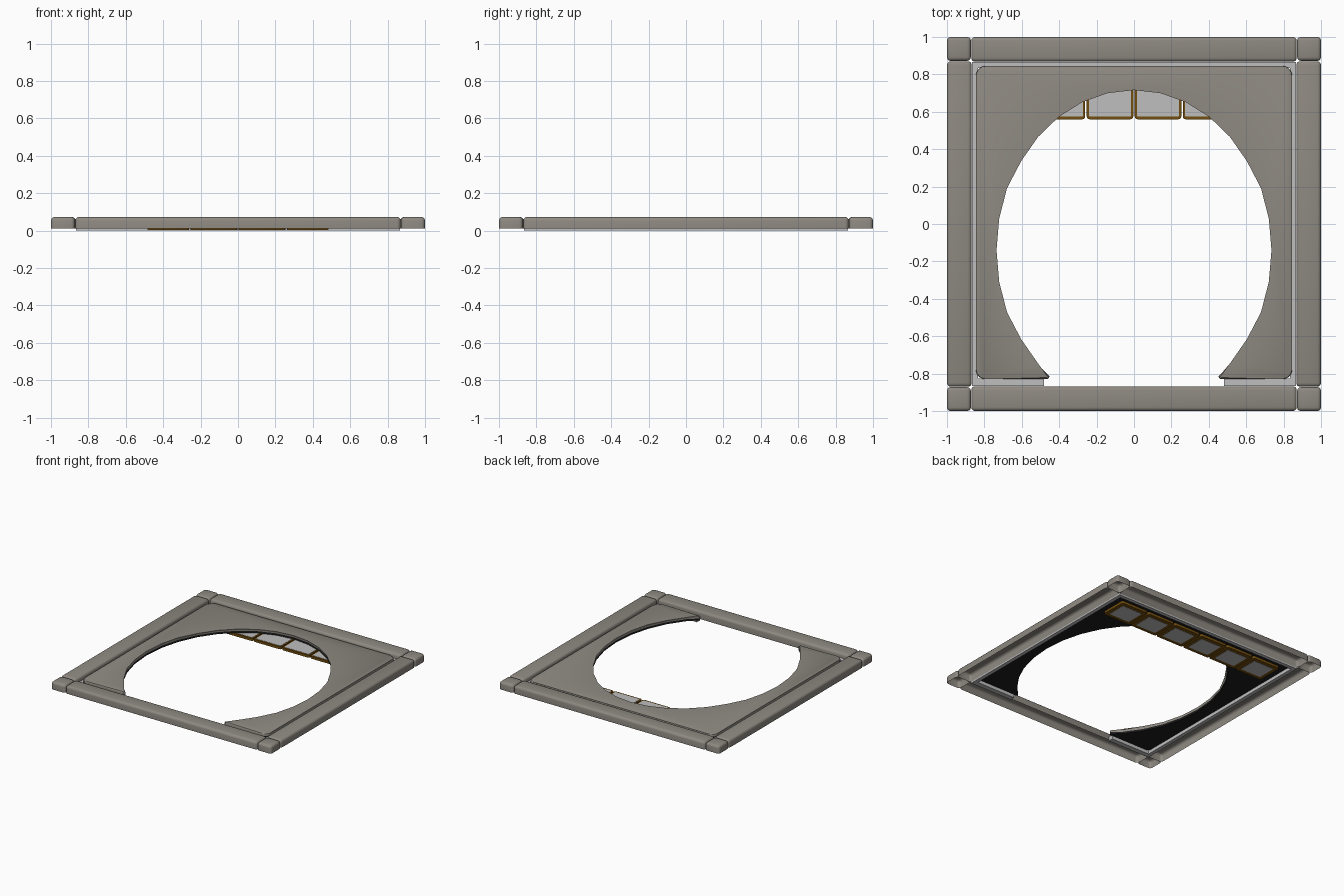
import bpy, bmesh, math

if "Cube" in bpy.data.objects:
    bpy.data.objects.remove(bpy.data.objects["Cube"])


def material(name, rgb):
    m = bpy.data.materials.new(name)
    m.diffuse_color = (*rgb, 1)
    m.use_nodes = True
    m.node_tree.nodes["Principled BSDF"].inputs["Base Color"].default_value = m.diffuse_color
    return m


GREY = material("warm grey", (0.27, 0.25, 0.22))
LIGHT = material("light grey", (0.52, 0.52, 0.52))
BLACK = material("black", (0.012, 0.012, 0.012))
BROWN = material("golden brown", (0.17, 0.075, 0.004))


def finish(bm, name, mats):
    bmesh.ops.recalc_face_normals(bm, faces=bm.faces)
    me = bpy.data.meshes.new(name)
    bm.to_mesh(me)
    bm.free()
    for m in mats:
        me.materials.append(m)
    ob = bpy.data.objects.new(name, me)
    bpy.context.collection.objects.link(ob)
    bpy.ops.object.select_all(action='DESELECT')
    ob.select_set(True)
    bpy.context.view_layer.objects.active = ob
    bpy.ops.object.shade_smooth_by_angle(angle=math.radians(35))
    return ob


def box(name, lo, hi, mat, bevel=0, open_bottom=False, vertical_only=False):
    bm = bmesh.new()
    bmesh.ops.create_cube(bm, size=1)
    for v in bm.verts:
        v.co = [lo[i] if v.co[i] < 0 else hi[i] for i in range(3)]
    if open_bottom:
        bmesh.ops.delete(bm, geom=[f for f in bm.faces if f.normal.z < -0.9],
                         context='FACES_ONLY')
    if bevel:
        edges = []
        for e in bm.edges:
            a, b = (v.co.z for v in e.verts)
            upright = abs(a - b) > 1e-6
            if upright or (not vertical_only and a > lo[2] + 1e-6):
                edges.append(e)
        bmesh.ops.bevel(bm, geom=edges, offset=bevel, segments=3,
                        profile=0.5, affect='EDGES')
    return finish(bm, name, [mat])


# Outer frame: hollow rounded bars and corner caps
Z0, Z1 = 0.01, 0.073
for s, side in ((-1, "front"), (1, "back")):
    a, b = sorted((s * 0.868, s))
    box(side + "_bar", (-0.87, a, Z0), (0.87, b, Z1), GREY, 0.02, True)
for s, side in ((-1, "left"), (1, "right")):
    a, b = sorted((s * 0.868, s))
    box(side + "_bar", (a, -0.87, Z0), (b, 0.87, Z1), GREY, 0.02, True)
    for t, end in ((-1, "front"), (1, "back")):
        c, d = sorted((t * 0.872, t))
        e, f = sorted((s * 0.872, s))
        box(f"{end}_{side}_corner", (e, c, Z0), (f, d, Z1), GREY, 0.02, True)

# Light skirt around the plate, open in the middle of the front
SK = 0.036
box("back_skirt", (-0.866, 0.835, 0), (0.866, 0.866, SK), LIGHT)
for s, side in ((-1, "left"), (1, "right")):
    a, b = sorted((s * 0.835, s * 0.866))
    box(side + "_skirt", (a, -0.866, 0), (b, 0.835, SK), LIGHT)
    a, b = sorted((s * 0.48, s * 0.835))
    box(side + "_front_skirt", (a, -0.866, 0), (b, -0.825, SK), LIGHT)

# Plate with the oval opening: grey top, black lower layer
outline = [(0.462, -0.83)]
R = 0.05
corners = ((0.795, -0.78, -90), (0.795, 0.795, 0),
           (-0.795, 0.795, 90), (-0.795, -0.78, 180))
for cx, cy, start in corners:
    for i in range(6):
        t = math.radians(start + 18 * i)
        outline.append((cx + R * math.cos(t), cy + R * math.sin(t)))
outline += [(-0.462, -0.83), (-0.45, -0.815)]
for k in range(20, -5, -1):
    t = math.radians(11.25 * k)
    outline.append((0.735 * math.cos(t), -0.14 + 0.865 * math.sin(t)))
outline.append((0.45, -0.815))

LOW, MID, TOP = 0.027, 0.043, 0.062
BEV = 0.009
bm = bmesh.new()
rings = [[bm.verts.new((x, y, z)) for x, y in outline] for z in (LOW, MID, TOP)]
n = len(outline)
for a, b in zip(rings, rings[1:]):
    for i in range(n):
        j = (i + 1) % n
        bm.faces.new((a[i], a[j], b[j], b[i]))
bm.faces.new(rings[0][::-1])
bm.faces.new(rings[2])
top_edges = [e for e in bm.edges if all(v.co.z > TOP - 1e-6 for v in e.verts)]
bmesh.ops.bevel(bm, geom=top_edges, offset=BEV, segments=2, profile=0.5,
                affect='EDGES')
for f in bm.faces:
    f.material_index = 1 if f.calc_center_median().z < MID else 0
finish(bm, "plate", [GREY, BLACK])

# Row of six framed panes under the back of the plate
PITCH, Y0, Y1 = 0.257, 0.56, 0.78
for i in range(6):
    x0 = -3 * PITCH + i * PITCH + 0.004
    x1 = x0 + PITCH - 0.008
    box(f"pane_frame_{i + 1}", (x0, Y0, 0.004), (x1, Y1, 0.024), BROWN,
        0.015, vertical_only=True)
    box(f"upper_pane_{i + 1}", (x0 + 0.012, Y0 + 0.014, 0.022),
        (x1 - 0.012, Y1 - 0.014, 0.026), LIGHT, 0.008, vertical_only=True)
    box(f"lower_pane_{i + 1}", (x0 + 0.032, Y0 + 0.032, 0.002),
        (x1 - 0.032, Y1 - 0.032, 0.006), LIGHT, 0.008, vertical_only=True)
